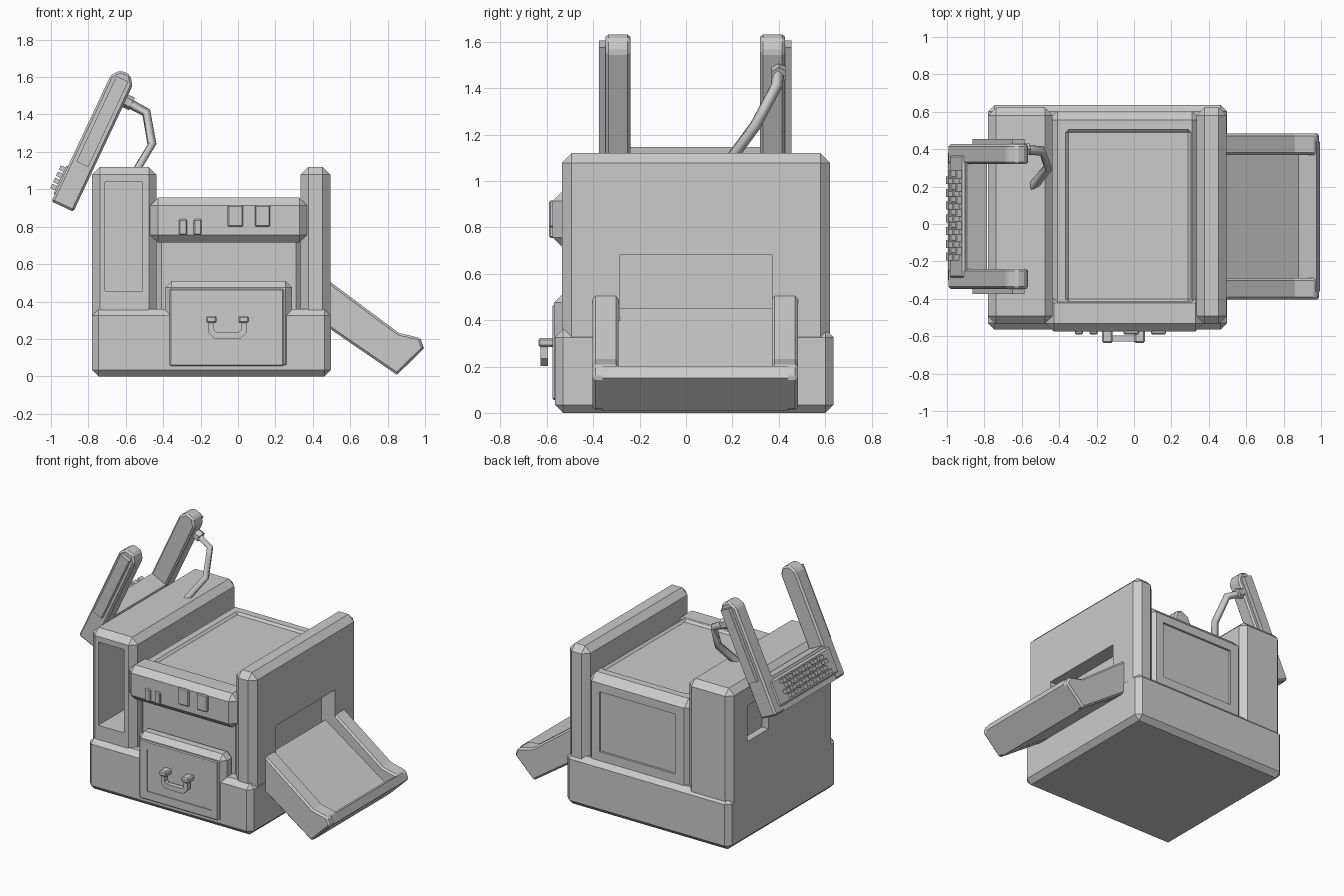
import bpy, bmesh
from mathutils import Vector

if "Cube" in bpy.data.objects:
    bpy.data.objects.remove(bpy.data.objects["Cube"])

MID_Y = 0.04          # symmetry line of chute and tilted frame


def finish(name, bm, bevel=0.0):
    bmesh.ops.recalc_face_normals(bm, faces=bm.faces)
    me = bpy.data.meshes.new(name)
    bm.to_mesh(me)
    bm.free()
    ob = bpy.data.objects.new(name, me)
    bpy.context.collection.objects.link(ob)
    if bevel:
        m = ob.modifiers.new("bevel", 'BEVEL')
        m.width = bevel
        m.segments = 1
        m.limit_method = 'ANGLE'
    return ob


def prism(name, profile, y0, y1, bevel=0.0):
    """Extrude an x-z profile from y0 to y1."""
    bm = bmesh.new()
    f = bm.faces.new([bm.verts.new((x, y0, z)) for x, z in profile])
    ext = bmesh.ops.extrude_face_region(bm, geom=[f], use_keep_orig=True)
    vs = [g for g in ext["geom"] if isinstance(g, bmesh.types.BMVert)]
    bmesh.ops.translate(bm, verts=vs, vec=(0, y1 - y0, 0))
    return finish(name, bm, bevel)


def box(name, x, y, z, bevel=0.0):
    return prism(name, [(x[0], z[0]), (x[1], z[0]), (x[1], z[1]), (x[0], z[1])],
                 y[0], y[1], bevel)


def recess(ob, x, y, z, corner=0.0):
    """Cut a box-shaped hollow out of a part."""
    cut = box(ob.name + "_cutter", x, y, z, corner)
    cut.hide_render = True
    cut.hide_viewport = False
    cut.display_type = 'WIRE'
    m = ob.modifiers.new("recess", 'BOOLEAN')
    m.operation = 'DIFFERENCE'
    m.solver = 'EXACT'
    m.object = cut


# Base plinth
box("base", (-0.78, 0.497), (-0.565, 0.637), (0, 0.36), 0.035)

# Left tower with deep front niche and small side slot
tower = box("left_tower", (-0.78, -0.435), (-0.535, 0.622), (0.28, 1.12), 0.042)
recess(tower, (-0.71, -0.51), (-0.7, -0.25), (0.455, 1.04))
recess(tower, (-0.9, -0.73), (0.2, 0.43), (0.7, 0.95))

# Right wall with the outlet opening
wall = box("right_wall", (0.335, 0.495), (-0.535, 0.622), (0.28, 1.12), 0.042)
recess(wall, (0.39, 0.6), (-0.285, 0.37), (0.36, 0.68))

# Centre body with shallow top and back panels
body = box("centre_body", (-0.46, 0.36), (-0.47, 0.605), (0.25, 0.95), 0.05)
recess(body, (-0.39, 0.33), (-0.44, 0.53), (0.935, 1.1), 0.04)
recess(body, (-0.34, 0.25), (0.59, 0.8), (0.42, 0.84))

# Control panel and its buttons
box("control_panel", (-0.47, 0.37), (-0.575, -0.38), (0.715, 0.955), 0.042)
for i, (x0, x1, z0, z1) in enumerate([(-0.315, -0.272, 0.755, 0.84),
                                      (-0.237, -0.195, 0.755, 0.84),
                                      (-0.055, 0.027, 0.8, 0.915),
                                      (0.09, 0.172, 0.8, 0.915)]):
    box(f"panel_button_{i}", (x0, x1), (-0.59, -0.55), (z0, z1), 0.006)

# Drawer
box("drawer_frame", (-0.39, 0.29), (-0.569, -0.45), (0.03, 0.51), 0.035)
drawer = box("drawer_front", (-0.365, 0.245), (-0.575, -0.5), (0.055, 0.467), 0.006)
recess(drawer, (-0.305, 0.195), (-0.7, -0.566), (0.115, 0.41))

# Drawer handle: two mounts and a bent bar
for side, x in (("left", -0.142), ("right", 0.03)):
    box(f"handle_mount_{side}", (x - 0.028, x + 0.028), (-0.637, -0.565),
        (0.285, 0.322), 0.008)
prism("handle_bar", [(-0.16, 0.3), (-0.16, 0.235), (-0.125, 0.202), (0.013, 0.202),
                     (0.048, 0.235), (0.048, 0.3), (0.018, 0.3), (0.018, 0.25),
                     (0.004, 0.237), (-0.116, 0.237), (-0.13, 0.25), (-0.13, 0.3)],
      -0.628, -0.595)

# Outlet chute: floor with end lip, two side walls
prism("chute_floor", [(0.42, 0.45), (0.88, 0.135), (0.975, 0.203), (0.995, 0.15),
                      (0.85, 0.008), (0.42, 0.305)], -0.36, 0.44)
for side, s in (("front", -1), ("back", 1)):
    prism(f"chute_wall_{side}", [(0.48, 0.515), (0.86, 0.232), (0.972, 0.206),
                                 (0.995, 0.15), (0.85, 0.008), (0.48, 0.262)],
          MID_Y + s * 0.33, MID_Y + s * 0.443, 0.012)


# Tilted frame, laid out along (l) and across (n) its slope
def tilt(pts):
    return [(-0.88 + 0.425 * l - 0.905 * n, 0.88 + 0.905 * l + 0.425 * n) for l, n in pts]


def slab(l0, l1, n0, n1):
    return tilt([(l0, n0), (l1, n0), (l1, n1), (l0, n1)])


arm = tilt([(0, 0), (0.745, 0), (0.792, 0.037), (0.792, 0.093), (0.745, 0.13), (0, 0.13)])
for side, s in (("front", -1), ("back", 1)):
    prism(f"frame_arm_{side}", arm, MID_Y + s * 0.28, MID_Y + s * 0.387, 0.012)
    prism(f"arm_plate_{side}", slab(0.25, 0.755, 0.03, 0.1),
          MID_Y + s * 0.37, MID_Y + s * 0.415)
prism("frame_crossbar", slab(0, 0.235, 0.005, 0.125), -0.3, 0.38)
prism("keypad_plate", slab(0.035, 0.215, 0.1, 0.138), -0.29, 0.37, 0.012)
for r in range(4):
    for c in range(7):
        l, y = 0.062 + r * 0.036, -0.195 + c * 0.068 + (r % 2) * 0.03
        prism(f"key_{r}_{c}", slab(l, l + 0.026, 0.13, 0.166), y, y + 0.042)

# Bent cable from the back arm to the tower top
cu = bpy.data.curves.new("cable", 'CURVE')
cu.dimensions = '3D'
cu.bevel_depth = 0.026
cu.bevel_resolution = 0
cu.use_fill_caps = True
pts = [(-0.61, 0.4, 1.475), (-0.49, 0.39, 1.41), (-0.46, 0.30, 1.24), (-0.55, 0.19, 1.09)]
sp = cu.splines.new('POLY')
sp.points.add(len(pts) - 1)
for p, co in zip(sp.points, pts):
    p.co = (*co, 1)
bpy.context.collection.objects.link(bpy.data.objects.new("cable", cu))

# Cable plug
bm = bmesh.new()
bmesh.ops.create_cone(bm, cap_ends=True, segments=6, radius1=0.037, radius2=0.037, depth=0.05)
plug = finish("cable_plug", bm)
plug.location = (-0.59, 0.4, 1.467)
plug.rotation_euler = Vector((0.905, 0, -0.425)).to_track_quat('Z', 'Y').to_euler()
